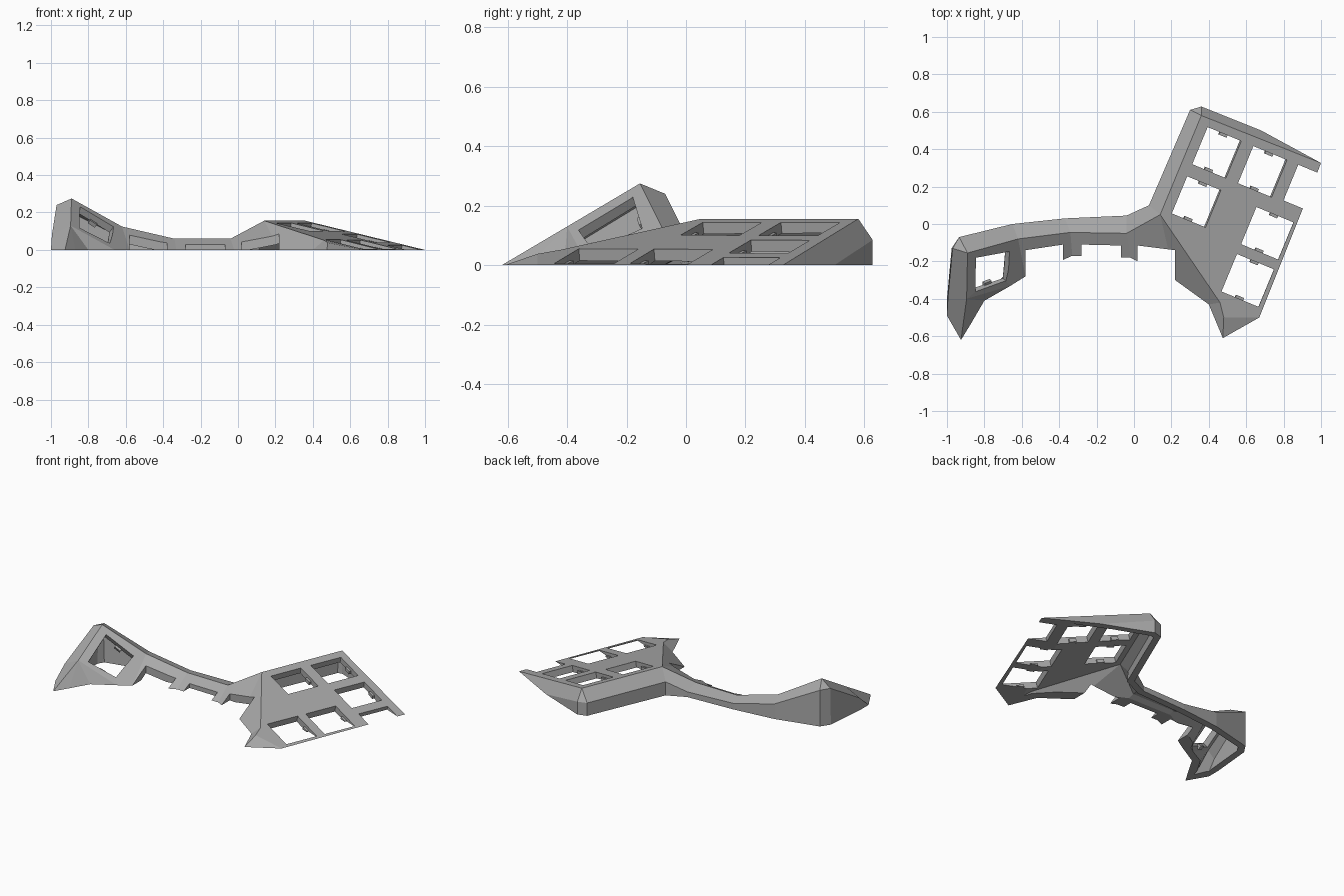
import bpy, bmesh, math
from mathutils import Vector

if "Cube" in bpy.data.objects:
    bpy.data.objects.remove(bpy.data.objects["Cube"])

grey = bpy.data.materials.new("mid_grey")
grey.diffuse_color = (0.4, 0.4, 0.4, 1)
grey.use_nodes = True
grey.node_tree.nodes["Principled BSDF"].inputs["Base Color"].default_value = grey.diffuse_color
THICK = 0.045


def make(name, verts, faces):
    bm = bmesh.new()
    vs = [bm.verts.new(v) for v in verts]
    for f in faces:
        bm.faces.new([vs[i] for i in f])
    bmesh.ops.recalc_face_normals(bm, faces=bm.faces)
    me = bpy.data.meshes.new(name)
    bm.to_mesh(me)
    bm.free()
    ob = bpy.data.objects.new(name, me)
    bpy.context.collection.objects.link(ob)
    me.materials.append(grey)
    return ob


def prism(name, base, direction, lo, hi):
    """Extrude a polygon both ways along a direction."""
    n = len(base)
    d = Vector(direction).normalized()
    verts = [Vector(p) + d * t for t in (lo, hi) for p in base]
    faces = [list(range(n))[::-1], list(range(n, 2 * n))]
    faces += [[i, (i + 1) % n, (i + 1) % n + n, i + n] for i in range(n)]
    return make(name, verts, faces)


def apply(ob, mod):
    bpy.context.view_layer.objects.active = ob
    bpy.ops.object.modifier_apply(modifier=mod.name)


def cut(ob, cutter):
    m = ob.modifiers.new("cut", 'BOOLEAN')
    m.operation, m.object, m.solver = 'DIFFERENCE', cutter, 'EXACT'
    m.use_self = True
    apply(ob, m)
    bpy.data.objects.remove(cutter)


# Frame of the wide sloping plate: u runs along its ridge, v runs downhill
U, V = Vector((0.383, 0.923, 0)), Vector((0.923, -0.383, -0.225))
A = Vector((0.14, 0.05, 0.156))
PLATE_N = U.cross(V) * -1
if PLATE_N.z < 0:
    PLATE_N = -PLATE_N


def uv(u, v):
    return A + U * u + V * v


# Outer skin, named corner points
P = {
    # wide plate
    'A': A, 'B': (.36, .58, .156), 'C': (1, .326, 0), 'D': (.67, -.5, 0),
    'I2': (.48, -.5, .038), 'I': (.46, -.42, .052), 'J': (.475, -.61, 0),
    'H': (.40, -.43, 0), 'G': (.22, -.30, 0),
    # back wall of the wide plate
    'MB': (.36, .628, .085), 'OB': (.36, .628, 0), 'MB2': (.30, .61, .085),
    'OB2': (.30, .61, 0), 'K': (.68, .50, 0),
    'MA': (.08, .10, .09), 'OA': (.08, .10, 0),
    # narrow bridge
    'R1': (-.04, -.05, .06), 'M1': (-.04, .045, .035), 'O1': (-.04, .045, 0), 'F1': (-.02, -.18, 0),
    'R2': (-.34, -.045, .06), 'M2': (-.37, .03, .04), 'O2': (-.37, .03, 0), 'F2': (-.33, -.17, 0),
    'R3': (-.62, -.08, .125), 'M3': (-.65, 0, .10), 'O3': (-.65, 0, 0), 'F3': (-.58, -.28, 0),
    # steep end block
    'P1': (-.89, -.155, .275), 'P2': (-.895, -.40, .13), 'P4': (-.66, -.33, 0),
    'Q2': (-.935, -.07, .24), 'OQ2': (-.935, -.07, 0), 'Q1': (-.97, -.13, .24),
    'OQ1': (-.975, -.13, 0), 'N': (-.995, -.40, .08), 'ON': (-1, -.40, 0),
    'W': (-1, -.49, 0), 'T': (-.925, -.62, 0), 'T2': (-.87, -.53, 0), 'E': (-.80, -.41, 0),
}
F = ["A B C D I2 I", "I2 D J", "I I2 J H", "A I H G",
     "B MB K C", "MB OB K", "B MB2 MB", "MB2 OB2 OB MB", "A MA MB2 B", "MA OA OB2 MB2",
     "A R1 M1 MA", "M1 O1 OA MA", "A G F1 R1",
     "R1 R2 M2 M1", "M2 O2 O1 M1", "R1 F1 F2 R2",
     "R2 R3 M3 M2", "M3 O3 O2 M2", "R2 F2 F3 R3",
     "R3 P1 Q2 M3", "Q2 OQ2 O3 M3", "R3 F3 P4 P2 P1",
     "P1 Q1 Q2", "Q1 OQ1 OQ2 Q2", "P1 P2 N Q1", "Q1 N ON OQ1",
     "P2 T W N", "N W ON", "P2 T2 T", "P2 E T2", "P2 P4 E"]
keys = list(P)
shell = make("keyboard_shell", list(P.values()), [[keys.index(k) for k in f.split()] for f in F])
me = shell.data
if me.polygons[0].normal.z < 0:
    me.flip_normals()
m = shell.modifiers.new("wall", 'SOLIDIFY')
m.thickness, m.offset = THICK, -1
apply(shell, m)

# Square key windows in the wide plate (u0, u1, v0, v1)
windows = [(.315, .53, .055, .25), (.03, .245, .055, .25), (.315, .53, .32, .515),
           (.323, .53, .58, .80), (.02, .235, .46, .675), (-.254, -.037, .46, .675)]
for u0, u1, v0, v1 in windows:
    cut(shell, prism("cutter", [uv(u0, v0), uv(u1, v0), uv(u1, v1), uv(u0, v1)], PLATE_N, -.09, .06))


# Key window in the steep end block
def steep(x, y):
    return (x, y, -.314 + .58 * y - .75 * x)


STEEP_N = (.75, -.58, 1)
hole = [steep(-.85, -.175), steep(-.85, -.36), steep(-.69, -.30), steep(-.675, -.14)]
cut(shell, prism("cutter", hole, STEEP_N, -.09, .08))

# Openings along the front of the bridge
for x0, y0, x1, y1 in [(-.58, -.14, -.38, -.11), (-.28, -.11, -.07, -.115), (.02, -.115, .22, -.14)]:
    pts = [(x0, y0, 0), (x1, y1, 0), (x1, y1 - .25, 0), (x0, y0 - .25, 0)]
    cut(shell, prism("cutter", pts, (0, 0, 1), -.2, .3))

# Trim everything flat at the ground
ground = [(-2, -2, 0), (2, -2, 0), (2, 2, 0), (-2, 2, 0)]
cut(shell, prism("cutter", ground, (0, 0, 1), -1, 0))

# Small clips under the two ends of each window
for u0, u1, v0, v1 in windows[:3] + windows[4:]:
    vm = (v0 + v1) / 2
    for ua, ub in ((u0 - .01, u0 + .014), (u1 - .014, u1 + .01)):
        pts = [uv(ua, vm - .022), uv(ub, vm - .022), uv(ub, vm + .022), uv(ua, vm + .022)]
        clip = prism("window_clip", pts, PLATE_N, -.04, -.018)
        if min(v.co.z for v in clip.data.vertices) < 0:
            cut(clip, prism("cutter", ground, (0, 0, 1), -1, 0))
for a, b in ((0, 3), (1, 2)):
    mid = (Vector(hole[a]) + Vector(hole[b])) / 2
    along = (Vector(hole[b]) - Vector(hole[a])).normalized() * .022
    inward = (sum((Vector(h) for h in hole), Vector()) / 4 - mid).normalized() * .014
    pts = [mid - along - inward, mid + along - inward, mid + along + inward, mid - along + inward]
    clip = prism("end_clip", pts, STEEP_N, -.04, -.018)
    cut(clip, prism("cutter", ground, (0, 0, 1), -1, 0))
